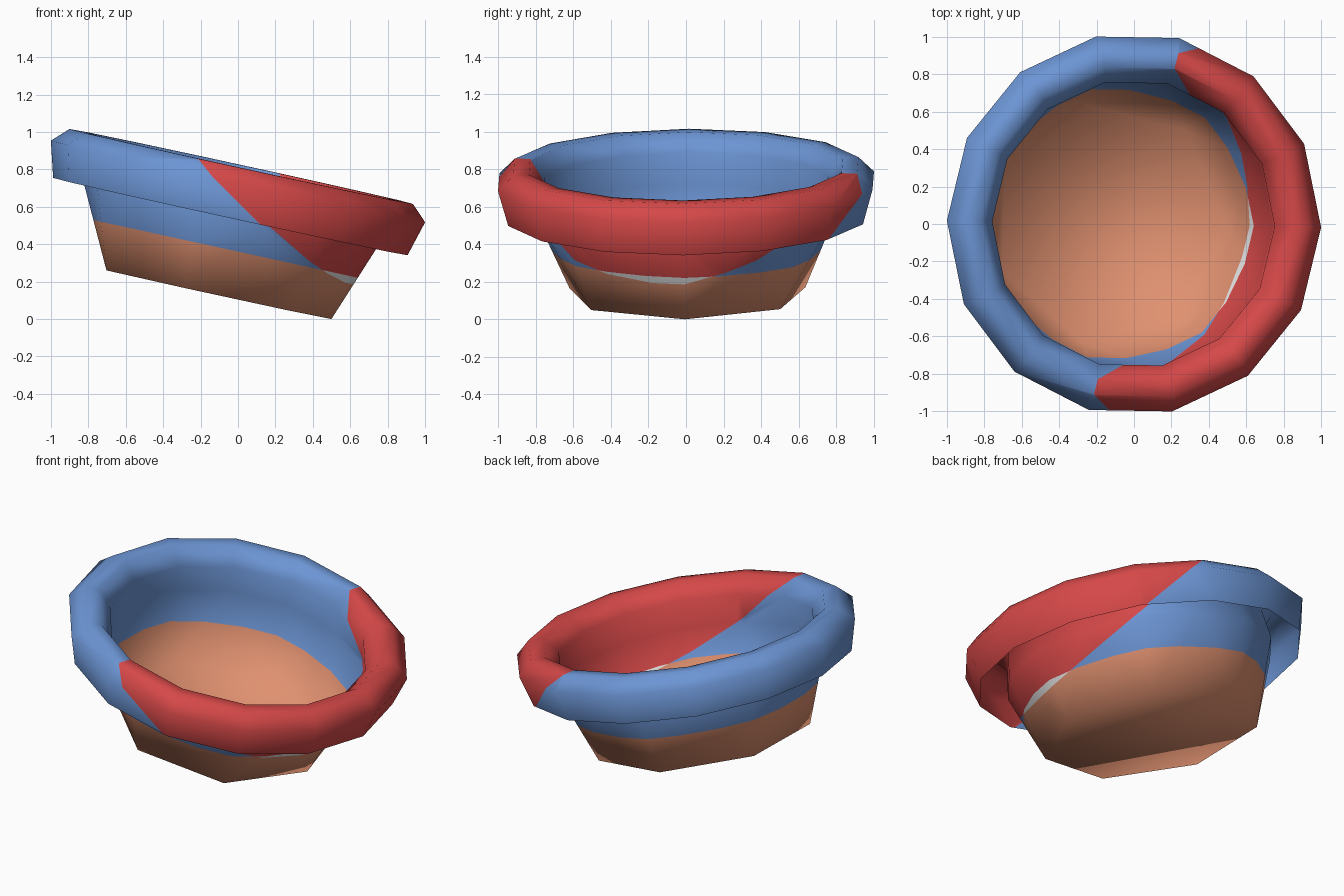
import bpy, bmesh, math
from mathutils import Matrix, Vector

if "Cube" in bpy.data.objects:
    bpy.data.objects.remove(bpy.data.objects["Cube"])

def material(name, rgb):
    m = bpy.data.materials.new(name)
    m.diffuse_color = (*rgb, 1)
    m.use_nodes = True
    m.node_tree.nodes["Principled BSDF"].inputs["Base Color"].default_value = m.diffuse_color
    return m

mats = [material("blue", (0.15, 0.30, 0.66)),
        material("red", (0.67, 0.065, 0.065)),
        material("clay_brown", (0.74, 0.28, 0.16)),
        material("white", (0.80, 0.80, 0.80))]

bm = bmesh.new()

def ring(n, r, z):
    return [bm.verts.new((r * math.cos(2 * math.pi * i / n),
                          r * math.sin(2 * math.pi * i / n), z)) for i in range(n)]

# Floor: seven-sided
base = ring(7, 0.645, 0.11)
bm.faces.new(base)

# Wall and rolled rim: fourteen-sided (radius, height), ending in a hanging lip
profile = [(0.80, 0.53), (0.773, 0.71), (0.855, 0.804),
           (0.94, 0.804), (1.024, 0.722), (0.97, 0.53)]
rings = [ring(14, r, z) for r, z in profile]
first = rings[0]

# Wall facets from seven to fourteen sides
for i, b in enumerate(base):
    l, m, r = first[2 * i - 1], first[2 * i], first[2 * i + 1]
    bm.faces.new((b, l, m))
    bm.faces.new((b, m, r))
    bm.faces.new((b, r, base[(i + 1) % 7]))
for a, b in zip(rings, rings[1:]):
    for i in range(14):
        j = (i + 1) % 14
        bm.faces.new((a[i], b[i], b[j], a[j]))
bmesh.ops.recalc_face_normals(bm, faces=bm.faces[:])
bm.faces.ensure_lookup_table()
if bm.faces[0].normal.z < 0:
    bmesh.ops.reverse_faces(bm, faces=bm.faces[:])

# Tilt the bowl, then centre it and stand it on the ground
tilt = (Matrix.Rotation(math.radians(12.3), 4, 'Y')
        @ Matrix.Rotation(math.radians(0.5), 4, 'X')
        @ Matrix.Rotation(math.radians(-1), 4, 'Z'))
bm.transform(tilt)
lo = [min(v.co[k] for v in bm.verts) for k in range(3)]
hi = [max(v.co[k] for v in bm.verts) for k in range(3)]
shift = Vector((-(lo[0] + hi[0]) / 2, -(lo[1] + hi[1]) / 2, -lo[2]))
bm.transform(Matrix.Translation(shift))

# Colour borders: a level line around the bowl and a slanting cut on the right
level_no = Vector((0.213, 0, 0.977))
level_co = level_no * 0.352
slant_no = Vector((1, -0.204, 0.965))
slant_k = 0.80
slant_co = slant_no * (slant_k / slant_no.length_squared)
for co, no in ((level_co, level_no), (slant_co, slant_no)):
    bmesh.ops.bisect_plane(bm, geom=bm.verts[:] + bm.edges[:] + bm.faces[:],
                           dist=1e-5, plane_co=co, plane_no=no)
for f in bm.faces:
    c = f.calc_center_median()
    low = (c - level_co).dot(level_no) < 0
    right = (c - slant_co).dot(slant_no) > 0
    f.material_index = (2 if low else 0) + (1 if right else 0)
    f.smooth = True

mesh = bpy.data.meshes.new("bowl")
bm.to_mesh(mesh)
bm.free()
for m in mats:
    mesh.materials.append(m)
bowl = bpy.data.objects.new("bowl", mesh)
bpy.context.collection.objects.link(bowl)
